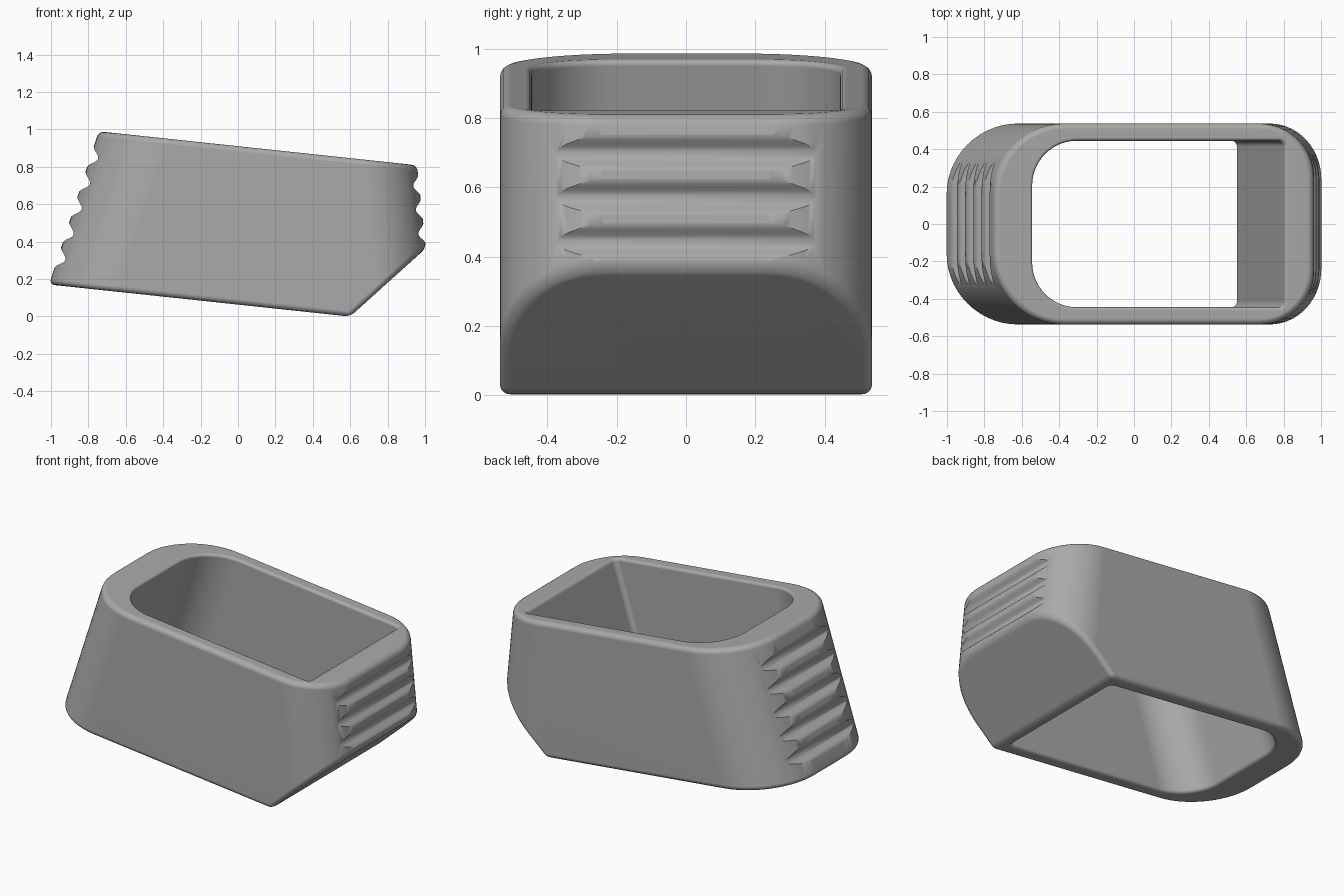
import bpy, bmesh, math
from mathutils import Vector

cube = bpy.data.objects.get("Cube")
if cube:
    bpy.data.objects.remove(cube, do_unlink=True)

TILT = -0.1065          # slope of the parallel top and bottom planes
LOW, HIGH = 0.063, 0.91  # heights of those planes at x = 0

grey = bpy.data.materials.new("satin_grey")
grey.use_nodes = True
grey.diffuse_color = (0.4, 0.4, 0.4, 1)
grey.node_tree.nodes["Principled BSDF"].inputs["Base Color"].default_value = (0.4, 0.4, 0.4, 1)


def make_object(name, bm):
    bmesh.ops.recalc_face_normals(bm, faces=bm.faces)
    mesh = bpy.data.meshes.new(name)
    bm.to_mesh(mesh)
    bm.free()
    mesh.materials.append(grey)
    ob = bpy.data.objects.new(name, mesh)
    bpy.context.collection.objects.link(ob)
    return ob


def outline(x0, x1, half, r0, r1, steps=14):
    """Rounded rectangle with separate radii at its two ends."""
    corners = [(x1 - r1, half - r1, r1, 0), (x0 + r0, half - r0, r0, 1),
               (x0 + r0, r0 - half, r0, 2), (x1 - r1, r1 - half, r1, 3)]
    pts = []
    for cx, cy, r, quarter in corners:
        for i in range(steps + 1):
            a = (quarter + i / steps) * math.pi / 2
            pts.append((cx + r * math.cos(a), cy + r * math.sin(a)))
    return pts


def loft(rings):
    """Closed solid through (height, outline) rings lying in tilted planes."""
    bm = bmesh.new()
    loops = [[bm.verts.new((x, y, h + TILT * x)) for x, y in pts] for h, pts in rings]
    for a, b in zip(loops, loops[1:]):
        for i in range(len(a)):
            j = (i + 1) % len(a)
            bm.faces.new((a[i], a[j], b[j], b[i]))
    bm.faces.new(loops[0][::-1])
    bm.faces.new(loops[-1])
    return bm


def lerp(a, b, h):
    return a + (b - a) * (h - LOW) / (HIGH - LOW)


# Outer shell with its slanted lower end
bm = loft([(LOW, outline(-1.01, 1.05, 0.537, 0.38, 0.31)),
           (HIGH, outline(-0.745, 0.957, 0.537, 0.38, 0.29))])
cut = bmesh.ops.bisect_plane(bm, geom=bm.verts[:] + bm.edges[:] + bm.faces[:],
                             plane_co=(0.6, 0, 0), plane_no=(0.9, 0, -1), clear_outer=True)
bmesh.ops.holes_fill(bm, edges=[e for e in bm.edges if e.is_boundary])
sleeve = make_object("sleeve", bm)
bevel = sleeve.modifiers.new("edge_rounding", 'BEVEL')
bevel.width = 0.03
bevel.segments = 4
bevel.limit_method = 'ANGLE'
bevel.angle_limit = math.radians(30)
bevel.use_clamp_overlap = False

# Leaning through opening, flared softly at both rims
FLARE = 0.018
rings = []
for i in range(6):
    a = i / 5 * math.pi / 2
    rings.append((LOW + FLARE * (1 - math.cos(a)), FLARE * (1 - math.sin(a))))
rings = [(LOW - 0.02, FLARE)] + rings
rings += [(LOW + HIGH - h, g) for h, g in reversed(rings)]
opening = make_object("opening_cutter", loft(
    [(h, outline(lerp(-0.8, -0.54, h) - g, lerp(0.545, 0.805, h) + g,
                 0.445 + g, 0.24 + g, 0.03 + g)) for h, g in rings]))


def groove(name, x, z, outward, depth, half_height):
    """Soft wave-shaped bar cutting a finger groove across an end wall."""
    out = Vector(outward).normalized()
    along = Vector((-out.z, 0, out.x))
    centre = Vector((x, 0, z))
    n = 16
    profile = []
    for i in range(n + 1):
        t = 2 * i / n - 1
        d = depth * (0.5 + 0.5 * math.cos(math.pi * t)) - 0.001
        profile.append(centre + along * t * half_height - out * d)
    profile += [centre + along * s * half_height + out * 0.06 for s in (1, -1)]
    b = bmesh.new()
    sides = [[b.verts.new((p.x, y, p.z)) for p in profile] for y in (-0.5, 0.5)]
    for i in range(len(profile)):
        j = (i + 1) % len(profile)
        b.faces.new((sides[0][i], sides[0][j], sides[1][j], sides[1][i]))
    b.faces.new(sides[0])
    b.faces.new(sides[1][::-1])
    return make_object(name, b)


def wall_x(z, low, high):
    """End wall position at height z, allowing for the tilt."""
    k = (high - low) / (HIGH - LOW)
    return (low + k * (z - LOW)) / (1 + k * TILT)


# Five grooves on the right end, three on the left end
cutters = [opening]
for i in range(5):
    z = 0.855 - 0.135 * i
    cutters.append(groove("right_groove_cutter", wall_x(z, -1.01, -0.745), z,
                          (-0.95, 0, 0.3), 0.043, 0.062))
for i in range(3):
    z = 0.7 - 0.128 * i
    cutters.append(groove("left_groove_cutter", wall_x(z, 1.05, 0.957), z,
                          (0.99, 0, 0.11), 0.033, 0.058))

for c in cutters:
    c.hide_render = True
    mod = sleeve.modifiers.new(c.name, 'BOOLEAN')
    mod.operation = 'DIFFERENCE'
    mod.solver = 'EXACT'
    mod.object = c

# Bake the cuts, drop the cutters and smooth the rounded surfaces
bpy.ops.object.select_all(action='DESELECT')
bpy.context.view_layer.objects.active = sleeve
sleeve.select_set(True)
for mod in list(sleeve.modifiers):
    bpy.ops.object.modifier_apply(modifier=mod.name)
for c in cutters:
    bpy.data.objects.remove(c, do_unlink=True)
bpy.ops.object.shade_smooth_by_angle(angle=math.radians(35))
weighted = sleeve.modifiers.new("weighted_normals", 'WEIGHTED_NORMAL')
weighted.keep_sharp = True
